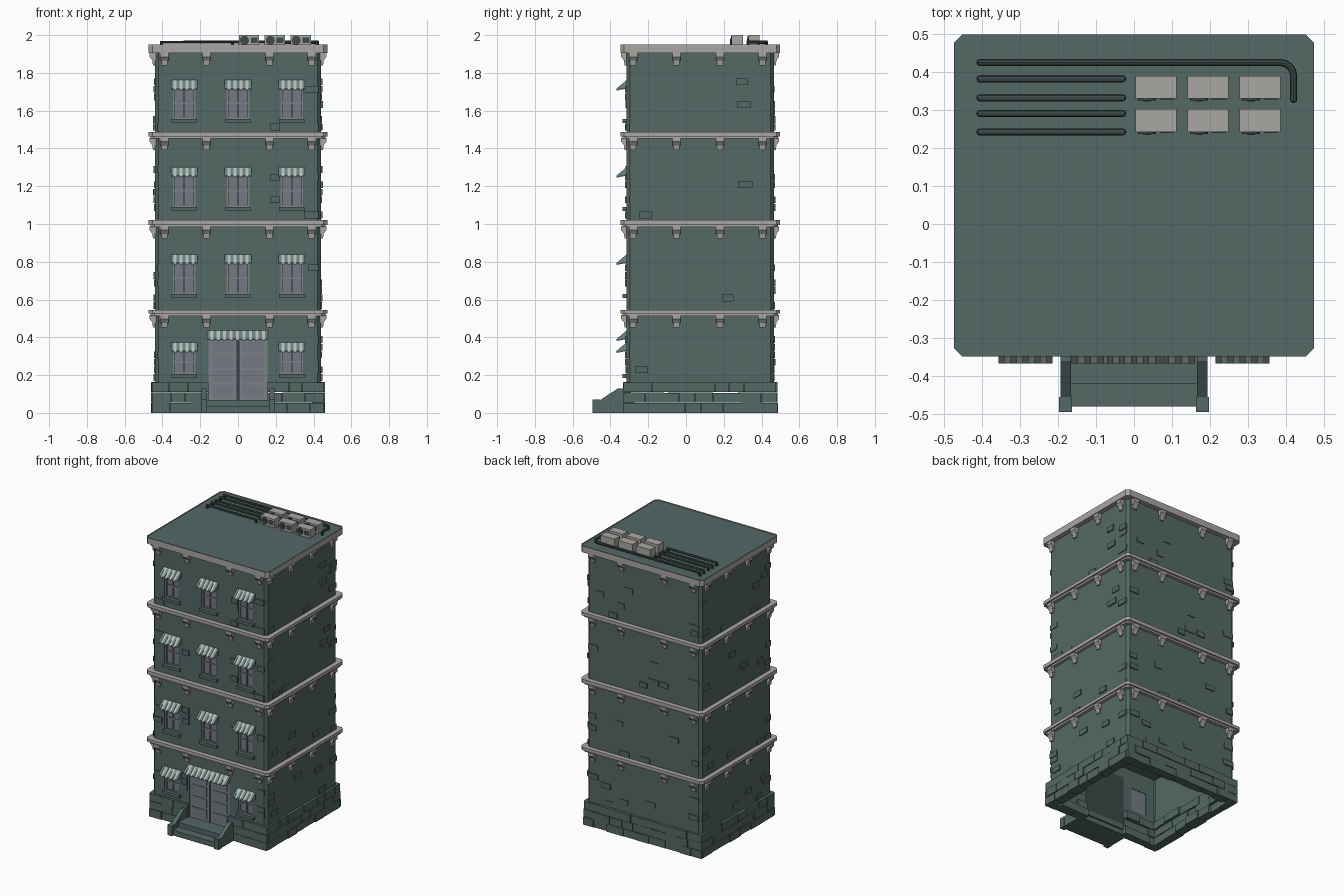
import bpy, bmesh, math, random
from mathutils import Vector

if "Cube" in bpy.data.objects:
    bpy.data.objects.remove(bpy.data.objects["Cube"])
random.seed(7)

def material(name, rgb):
    m = bpy.data.materials.new(name)
    m.diffuse_color = (*rgb, 1)
    m.use_nodes = True
    m.node_tree.nodes["Principled BSDF"].inputs["Base Color"].default_value = m.diffuse_color
    return m

TEAL = material("teal_wall", (0.087, 0.138, 0.130))
TRIM = material("pale_stone", (0.40, 0.385, 0.365))
GREY = material("grey_frame", (0.20, 0.215, 0.235))
GLASS = material("blue_grey_glass", (0.175, 0.195, 0.23))
DARK = material("dark_teal", (0.045, 0.068, 0.065))
PALE = material("awning_pale", (0.50, 0.52, 0.50))
MINT = material("awning_teal", (0.15, 0.25, 0.235))

X, Y0, Y1 = 0.44, -0.315, 0.465          # wall footprint

def finish(name, bm, *mats):
    bmesh.ops.recalc_face_normals(bm, faces=bm.faces)
    me = bpy.data.meshes.new(name)
    bm.to_mesh(me)
    bm.free()
    for m in mats:
        me.materials.append(m)
    ob = bpy.data.objects.new(name, me)
    bpy.context.collection.objects.link(ob)
    return ob

def prism(bm, pts, vec, mi=0):
    a = [bm.verts.new(p) for p in pts]
    b = [bm.verts.new(Vector(p) + Vector(vec)) for p in pts]
    n = len(a)
    fs = [bm.faces.new(a[::-1]), bm.faces.new(b)]
    fs += [bm.faces.new((a[i], a[(i + 1) % n], b[(i + 1) % n], b[i])) for i in range(n)]
    for f in fs:
        f.material_index = mi
    return fs

def box(bm, x0, x1, y0, y1, z0, z1, mi=0):
    return prism(bm, [(x0, y0, z0), (x1, y0, z0), (x1, y1, z0), (x0, y1, z0)], (0, 0, z1 - z0), mi)

def outline(grow, z, c):
    """Footprint rectangle with cut corners."""
    x, a, b = X + grow, Y0 - grow, Y1 + grow
    return [(-x + c, a, z), (x - c, a, z), (x, a + c, z), (x, b - c, z),
            (x - c, b, z), (-x + c, b, z), (-x, b - c, z), (-x, a + c, z)]

def on_side(side, u, d, z):
    """Point at u along a wall, d out from it."""
    return {"front": (u, Y0 - d, z), "back": (u, Y1 + d, z),
            "right": (X + d, u, z), "left": (-X - d, u, z)}[side]

def side_prism(bm, side, u0, u1, profile):
    p = [on_side(side, u0, d, z) for d, z in profile]
    prism(bm, p, Vector(on_side(side, u1, 0, 0)) - Vector(on_side(side, u0, 0, 0)))

def side_box(bm, side, u0, u1, d0, d1, z0, z1):
    side_prism(bm, side, u0, u1, [(d0, z0), (d1, z0), (d1, z1), (d0, z1)])

SIDES = ("front", "back", "left", "right")
# windows: (sill top, awning top, x centres)
FLOORS = [(0.207, 0.377, (-0.285, 0.285)), (0.63, 0.843, (-0.285, 0, 0.285)),
          (1.09, 1.305, (-0.285, 0, 0.285)), (1.555, 1.766, (-0.285, 0, 0.285))]
WINDOWS = [(x, s, t) for s, t, xs in FLOORS for x in xs]

# Wall shell, open below, with window and door openings
bm = bmesh.new()
fs = prism(bm, outline(0, 0.12, 0.018), (0, 0, 1.80))
bmesh.ops.delete(bm, geom=[fs[0]], context='FACES')
walls = finish("walls", bm, TEAL)
sol = walls.modifiers.new("thickness", 'SOLIDIFY')
sol.thickness, sol.offset = 0.025, -1
bm = bmesh.new()
for x, s, t in WINDOWS:
    box(bm, x - 0.06, x + 0.06, -0.4, -0.25, s - 0.005, t - 0.015)
box(bm, -0.155, 0.155, -0.4, -0.25, 0.0, 0.41)
cutter = finish("opening_cutter", bm)
cutter.hide_render = True
cutter.hide_viewport = True
cut = walls.modifiers.new("openings", 'BOOLEAN')
cut.operation, cut.solver, cut.object = 'DIFFERENCE', 'EXACT', cutter
bm = bmesh.new()
box(bm, -0.425, 0.425, -0.30, 0.45, 0.49, 0.505)
finish("ground_floor_ceiling", bm, TEAL)

# Cornices; the top one holds the sunken roof
bm = bmesh.new()
for z0, z1 in ((0.517, 0.546), (0.987, 1.02), (1.456, 1.486)):
    prism(bm, outline(0.033, z0 + 0.008, 0.02), (0, 0, z1 - z0 - 0.008))
    prism(bm, outline(0.022, z0 - 0.004, 0.02), (0, 0, 0.014))
finish("floor_cornices", bm, TRIM)
bm = bmesh.new()
top = prism(bm, outline(0.033, 1.905, 0.02), (0, 0, 0.045))[1]
bmesh.ops.inset_region(bm, faces=[top], thickness=0.017, depth=0)
bmesh.ops.translate(bm, verts=top.verts, vec=(0, 0, -0.008))
top.material_index = 1
finish("roof_and_parapet", bm, TRIM, TEAL)

# Brackets under the cornices
bm = bmesh.new()
for z in (0.517, 0.987, 1.456, 1.905):
    for side in SIDES:
        us = (-0.39, -0.167, 0.167, 0.39) if side in ("front", "back") else (-0.28, -0.05, 0.18, 0.405)
        for u in us:
            side_prism(bm, side, u - 0.022, u + 0.022,
                       [(-0.005, z), (0.028, z), (0.028, z - 0.02), (0.012, z - 0.04), (-0.005, z - 0.04)])
            side_prism(bm, side, u - 0.016, u + 0.016,
                       [(-0.005, z - 0.04), (0.014, z - 0.04), (0.010, z - 0.065), (-0.005, z - 0.065)])
finish("cornice_brackets", bm, TRIM)

# Base of loosely laid stones in three courses
bm = bmesh.new()
for z0, z1 in ((0, 0.054), (0.055, 0.109), (0.11, 0.163)):
    for side in SIDES:
        if side == "front":
            runs = [(-0.455, -0.156), (0.156, 0.455)]
        elif side == "back":
            runs = [(-0.455, 0.455)]
        else:
            runs = [(Y0, Y1)]
        for a, b in runs:
            u = a
            while u < b - 0.001:
                e = u + random.uniform(0.07, 0.15)
                if e > b - 0.05:
                    e = b
                side_box(bm, side, u + 0.001, e - 0.001, -random.uniform(0.03, 0.06),
                         random.uniform(0.012, 0.021), z0, z1 - random.uniform(0, 0.003))
                u = e
finish("base_stones", bm, TEAL)

# Scattered raised bricks
bm = bmesh.new()
for z0 in (0.17, 0.55, 1.03, 1.495):
    for side in SIDES:
        lo, hi = (-0.425, 0.425) if side in ("front", "back") else (Y0 + 0.015, Y1 - 0.015)
        for i in range(7):
            w, h = random.uniform(0.05, 0.08), 0.036
            z = z0 + 0.04 * random.randint(0, 6)
            if i < 3:                                   # near a corner
                u = random.choice((lo, hi - w))
            elif side == "front":                       # between windows
                u = random.choice((-0.205, 0.17)) if z0 > 0.2 else random.choice((-0.21, 0.375))
                w = 0.05
                if z0 < 0.2 and u < 0:
                    w = 0.04
            else:
                u = random.uniform(lo, hi - w)
            d = random.uniform(0.004, 0.009)
            side_box(bm, side, u, u + w, -0.008, d, z, z + h)
finish("raised_bricks", bm, TEAL)

# Windows: glass, frame bars and sill
glass, frames, sills = bmesh.new(), bmesh.new(), bmesh.new()
for x, s, t in WINDOWS:
    t -= 0.015
    m = (s + t - 0.03) / 2
    box(glass, x - 0.062, x + 0.062, -0.303, -0.296, s - 0.007, t + 0.002)
    for c, w in ((-0.054, 0.006), (0, 0.004), (0.054, 0.006)):
        box(frames, x + c - w, x + c + w, -0.311, -0.302, s, t)
    for z in (s + 0.004, m, t - 0.004):
        box(frames, x - 0.055, x + 0.055, -0.309, -0.302, z - 0.004, z + 0.004)
    box(sills, x - 0.067, x + 0.067, -0.335, -0.30, s - 0.021, s)
finish("window_glass", glass, GLASS)
finish("window_frames", frames, GREY)
finish("window_sills", sills, TEAL)

# Striped awnings with a notched lower edge
bm = bmesh.new()
def awning(x0, x1, top, n):
    w = (x1 - x0) / n
    for i in range(n):
        low = top - (0.060 if i % 2 else 0.054)
        prism(bm, [(x0 + i * w, -0.31, top), (x0 + i * w, -0.367, low + 0.006),
                   (x0 + i * w, -0.367, low), (x0 + i * w, -0.31, top - 0.048)], (w, 0, 0), i % 2)
for x, s, t in WINDOWS:
    awning(x - 0.071, x + 0.071, t, 9)
awning(-0.165, 0.16, 0.44, 19)
finish("awnings", bm, MINT, PALE)

# Double door
bm = bmesh.new()
box(bm, -0.158, 0.158, -0.298, -0.292, 0.06, 0.415, 2)
for s in (-1, 1):
    a, b = sorted((s * 0.004, s * 0.155))
    box(bm, a, b, -0.308, -0.297, 0.068, 0.41, 1)
    for i in range(4):
        z = 0.085 + i * 0.078
        box(bm, a + 0.02, b - 0.02, -0.312, -0.307, z, z + 0.062)
finish("double_door", bm, GLASS, GREY, DARK)

# Front steps and side walls
bm = bmesh.new()
box(bm, -0.168, 0.168, -0.48, -0.30, 0, 0.036)
box(bm, -0.167, 0.167, -0.42, -0.29, 0.034, 0.068)
finish("front_steps", bm, TEAL)
bm = bmesh.new()
rail = [(-0.49, 0), (-0.49, 0.068), (-0.455, 0.068), (-0.36, 0.13), (-0.31, 0.13), (-0.31, 0)]
for x in (-0.194, 0.166):
    prism(bm, [(x, y, z) for y, z in rail], (0.028, 0, 0))
    box(bm, x - 0.003, x + 0.031, -0.495, -0.455, 0, 0.072)
finish("step_side_walls", bm, TEAL)

# Roof cooling units with round fans
units, fans = bmesh.new(), bmesh.new()
for x in (0.004, 0.141, 0.278):
    for y in (0.242, 0.33):
        box(units, x, x + 0.108, y, y + 0.06, 1.94, 2.0)
        n = 16
        for r, d in ((0.024, 0.005), (0.009, 0.008)):
            ring = [(x + 0.03 + r * math.cos(k * math.tau / n), y + 0.002,
                     1.972 + r * math.sin(k * math.tau / n)) for k in range(n)]
            prism(fans, ring, (0, -d - 0.002, 0))
        box(fans, x + 0.064, x + 0.1, y - 0.002, y + 0.002, 1.957, 1.987)
finish("cooling_units", units, TRIM)
finish("cooling_fans", fans, DARK)

# Roof pipes, turning down at both ends
cu = bpy.data.curves.new("roof_pipes", 'CURVE')
cu.dimensions, cu.bevel_depth, cu.bevel_resolution = '3D', 0.0095, 2
cu.use_fill_caps = True
cu.materials.append(DARK)
Z = 1.963
paths = [[(-0.405, y), (-0.03, y)] for y in (0.382, 0.332, 0.291, 0.242)]
paths.append([(-0.405, 0.425)] + [(0.385 + 0.035 * math.sin(a), 0.39 + 0.035 * math.cos(a))
             for a in (k * math.pi / 8 for k in range(5))] + [(0.42, 0.328)])
for p in paths:
    pts = [(*p[0], 1.938)] + [(*q, Z) for q in p] + [(*p[-1], 1.938)]
    sp = cu.splines.new('POLY')
    sp.use_smooth = False
    sp.points.add(len(pts) - 1)
    for k, q in enumerate(pts):
        sp.points[k].co = (*q, 1)
bpy.context.collection.objects.link(bpy.data.objects.new("roof_pipes", cu))
